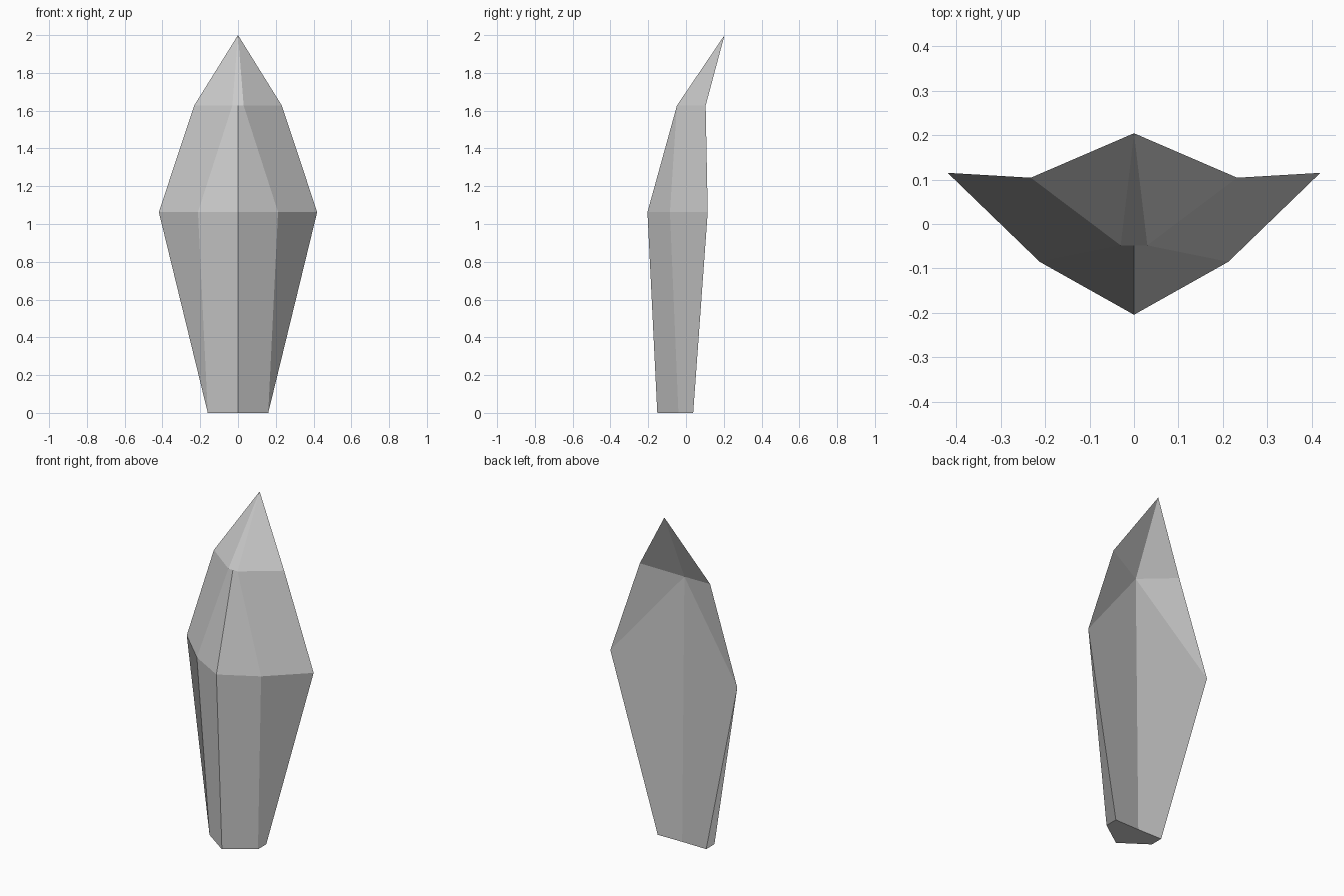
import bpy
import bmesh

if "Cube" in bpy.data.objects:
    bpy.data.objects.remove(bpy.data.objects["Cube"])

# Half-outline (x, y) at each height: front ridge, front shoulder, outer rim
LEVELS = [
    (0.0,   [(0, -0.152), (0.16, -0.04), (0.16, 0.038)]),
    (1.063, [(0, -0.204), (0.212, -0.085), (0.419, 0.115)]),
    (1.627, [(0, -0.048), (0.03, -0.048), (0.232, 0.104)]),
]

bm = bmesh.new()
rows = [[bm.verts.new((x, y, z)) for x, y in pts] for z, pts in LEVELS]
tip = bm.verts.new((0, 0.204, 2.0))
back_low = bm.verts.new((0, 0.036, 0))
back_high = bm.verts.new((0, 0.015, 1.575))

# Faceted front
for low, high in zip(rows, rows[1:]):
    for i in range(2):
        bm.faces.new((low[i], low[i + 1], high[i + 1], high[i]))
for i in range(2):
    bm.faces.new((rows[2][i], rows[2][i + 1], tip))

# Back, folded along the line between the widest points
bm.faces.new((rows[0][2], back_low, back_high, rows[1][2]))
bm.faces.new((rows[1][2], back_high, rows[2][2]))
bm.faces.new((rows[2][2], back_high, tip))

# Base cap
bm.faces.new((rows[0][0], back_low, rows[0][2], rows[0][1]))

# Mirror the half across x = 0
bmesh.ops.mirror(bm, geom=bm.verts[:] + bm.edges[:] + bm.faces[:],
                 axis='X', merge_dist=0.0001)
bmesh.ops.remove_doubles(bm, verts=bm.verts[:], dist=0.0001)
bmesh.ops.recalc_face_normals(bm, faces=bm.faces[:])

mesh = bpy.data.meshes.new("leaf_blade")
bm.to_mesh(mesh)
bm.free()
bpy.context.collection.objects.link(bpy.data.objects.new("leaf_blade", mesh))
